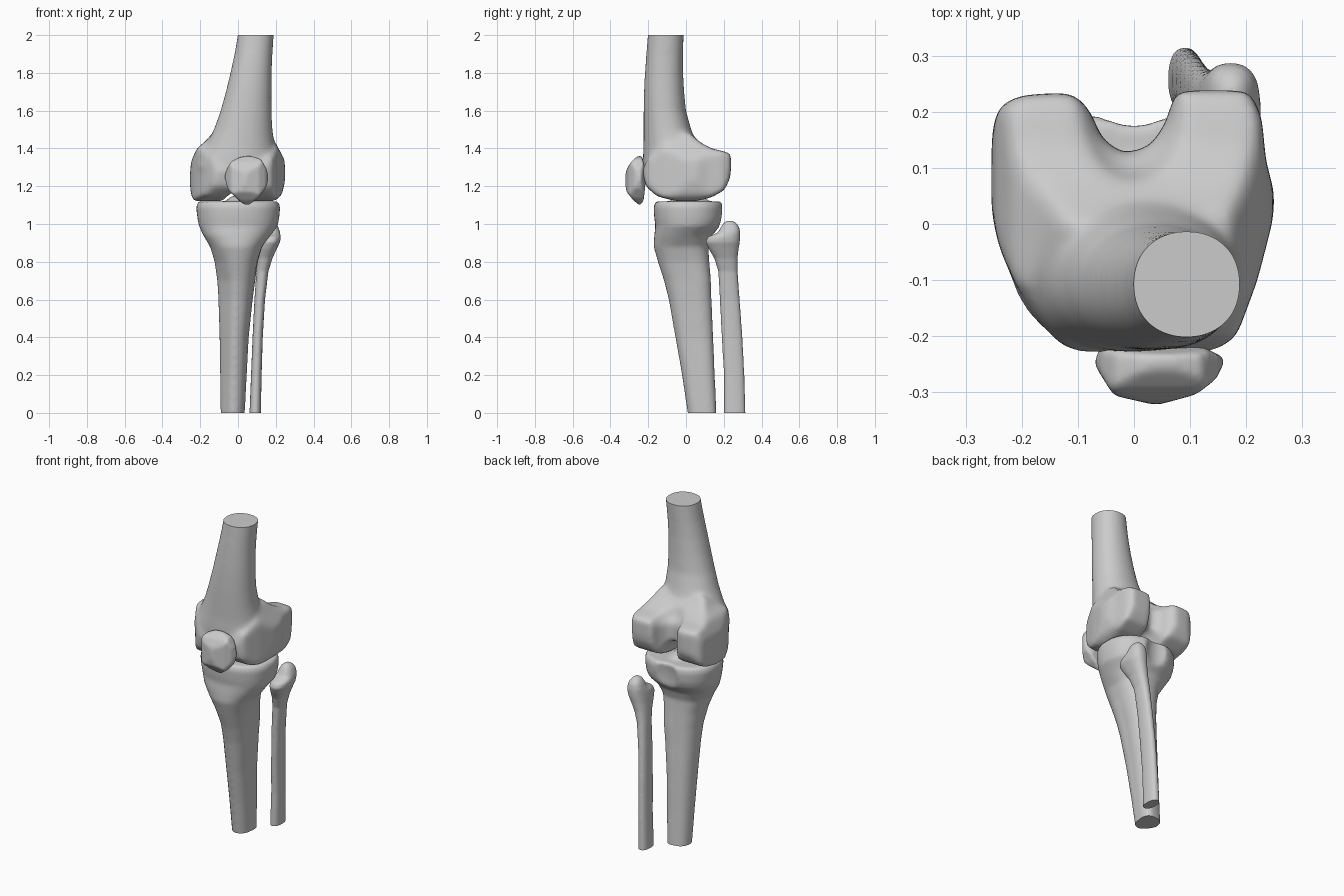
import bpy, bmesh, math
from mathutils import Matrix, Vector


def new_object(name, bm):
    bmesh.ops.recalc_face_normals(bm, faces=bm.faces)
    me = bpy.data.meshes.new(name)
    bm.to_mesh(me)
    bm.free()
    ob = bpy.data.objects.new(name, me)
    bpy.context.collection.objects.link(ob)
    return ob


def apply_all(ob):
    bpy.context.view_layer.objects.active = ob
    for m in list(ob.modifiers):
        bpy.ops.object.modifier_apply(modifier=m.name)


def combine(a, b, op):
    m = a.modifiers.new("bool", 'BOOLEAN')
    m.operation, m.object, m.solver = op, b, 'EXACT'
    apply_all(a)
    bpy.data.objects.remove(b)


def prism(axis, pts):
    """Closed outline extruded right through the model along one axis."""
    bm = bmesh.new()
    place = {'x': lambda p, t: (t, p[0], p[1]),
             'y': lambda p, t: (p[0], t, p[1]),
             'z': lambda p, t: (p[0], p[1], t)}[axis]
    a = [bm.verts.new(place(p, -3)) for p in pts]
    b = [bm.verts.new(place(p, 3)) for p in pts]
    bm.faces.new(a)
    bm.faces.new(b)
    for i in range(len(pts)):
        j = (i + 1) % len(pts)
        bm.faces.new((a[i], a[j], b[j], b[i]))
    return new_object("prism", bm)


def hull(name, top, front, side):
    """Solid shared by a top, a front and a side outline."""
    ob = prism('z', top)
    combine(ob, prism('y', front), 'INTERSECT')
    combine(ob, prism('x', side), 'INTERSECT')
    ob.name = name
    return ob


def loft(name, sections, n=40, power=2.0, lean=0.0):
    """Rounded sections given as z, x0, x1, y0, y1; lean flattens the inner front."""
    bm = bmesh.new()
    rings = []
    for z, x0, x1, y0, y1 in sections:
        ring = []
        k = lean * min(1, max(0, (0.95 - z) / 0.25))
        for i in range(n):
            t = 2 * math.pi * i / n
            c, s = math.cos(t), math.sin(t)
            f = 1 + math.copysign(k * max(0, math.sin(2 * t)), c)
            c = math.copysign(abs(c) ** (2 / power), c) * f
            s = math.copysign(abs(s) ** (2 / power), s) * f
            ring.append(bm.verts.new(((x0 + x1) / 2 + c * (x1 - x0) / 2,
                                      (y0 + y1) / 2 + s * (y1 - y0) / 2, z)))
        rings.append(ring)
    for a, b in zip(rings, rings[1:]):
        for i in range(n):
            j = (i + 1) % n
            bm.faces.new((a[i], a[j], b[j], b[i]))
    bm.faces.new(rings[0])
    bm.faces.new(rings[-1])
    return new_object(name, bm)


def ball(loc, radii):
    bm = bmesh.new()
    mat = Matrix.Translation(Vector(loc)) @ Matrix.Diagonal((*radii, 1))
    bmesh.ops.create_uvsphere(bm, u_segments=32, v_segments=20, radius=1, matrix=mat)
    return new_object("ball", bm)


def finish(ob, voxel, rounds, grow):
    """Blend into one organic skin, then saw the shafts off flat."""
    r = ob.modifiers.new("remesh", 'REMESH')
    r.mode, r.voxel_size = 'VOXEL', voxel
    s = ob.modifiers.new("smooth", 'SMOOTH')
    s.factor, s.iterations = 0.5, rounds
    d = ob.modifiers.new("regrow", 'DISPLACE')
    d.strength, d.mid_level = grow, 0
    apply_all(ob)
    bm = bmesh.new()
    bm.from_mesh(ob.data)
    for z, up in ((0, -1), (2, 1)):
        cut = bmesh.ops.bisect_plane(bm, geom=bm.verts[:] + bm.edges[:] + bm.faces[:],
                                     plane_co=(0, 0, z), plane_no=(0, 0, up), clear_outer=True)
        edges = [e for e in cut['geom_cut'] if isinstance(e, bmesh.types.BMEdge)]
        if edges:
            bmesh.ops.edgeloop_fill(bm, edges=edges)
    bmesh.ops.recalc_face_normals(bm, faces=bm.faces)
    bm.to_mesh(ob.data)
    bm.free()
    bpy.ops.object.select_all(action='DESELECT')
    ob.select_set(True)
    bpy.context.view_layer.objects.active = ob
    bpy.ops.object.shade_smooth_by_angle(angle=math.radians(40))


# Thigh bone: shaft plus the two-lobed lower end
femur = loft("femur", [
    (1.3, -0.22, 0.21, -0.225, 0.08), (1.36, -0.2, 0.2, -0.225, 0.075),
    (1.42, -0.165, 0.19, -0.222, 0.055),
    (1.5, -0.125, 0.18, -0.222, 0.025), (1.6, -0.09, 0.175, -0.222, -0.003),
    (1.7, -0.062, 0.175, -0.22, -0.012), (1.8, -0.038, 0.176, -0.215, -0.018),
    (1.9, -0.016, 0.18, -0.208, -0.018), (2.0, 0.001, 0.187, -0.2, -0.015),
    (2.15, 0.02, 0.2, -0.185, -0.01)], power=2.15)
condyles = hull("condyles",
    [(-0.25, 0.17), (-0.238, 0.21), (-0.2, 0.227), (-0.11, 0.232), (-0.08, 0.2),
     (-0.06, 0.15), (-0.02, 0.122), (0.03, 0.135), (0.06, 0.18), (0.075, 0.235),
     (0.205, 0.235), (0.225, 0.19), (0.232, 0.11), (0.25, 0.05), (0.243, 0),
     (0.217, -0.1), (0.18, -0.2), (0.13, -0.232), (-0.075, -0.238), (-0.13, -0.212),
     (-0.177, -0.16), (-0.212, -0.1), (-0.238, -0.04), (-0.253, 0.03)],
    [(-0.12, 1.5), (-0.165, 1.44), (-0.215, 1.4), (-0.246, 1.33), (-0.252, 1.25),
     (-0.25, 1.18), (-0.235, 1.118), (-0.09, 1.116), (-0.05, 1.16), (0.0, 1.18),
     (0.05, 1.15), (0.08, 1.116), (0.19, 1.12), (0.23, 1.155), (0.249, 1.24),
     (0.244, 1.34), (0.2, 1.42), (0.17, 1.48)],
    [(-0.1, 1.42), (-0.2, 1.35), (-0.228, 1.28), (-0.21, 1.2), (-0.15, 1.148),
     (-0.05, 1.124), (0.05, 1.124), (0.13, 1.142), (0.2, 1.18), (0.23, 1.24),
     (0.238, 1.31), (0.236, 1.37), (0.2, 1.382), (0.14, 1.395), (0.08, 1.425),
     (0.04, 1.46), (0.0, 1.5)])
combine(femur, condyles, 'UNION')
for loc, radii in (((-0.005, 0.13, 1.12), (0.07, 0.19, 0.12)),     # notch below
                   ((-0.005, 0.22, 1.46), (0.11, 0.15, 0.15)),     # valley behind
                   ((0.02, -0.255, 1.16), (0.15, 0.055, 0.13))):   # kneecap groove
    combine(femur, ball(loc, radii), 'DIFFERENCE')
finish(femur, 0.009, 40, 0.003)

# Shin bone, with a flat inner front face
tibia = loft("tibia", [
    (-0.1, -0.09, 0.025, 0.025, 0.16), (0, -0.09, 0.03, 0.01, 0.155),
    (0.2, -0.093, 0.04, -0.02, 0.145), (0.4, -0.096, 0.05, -0.055, 0.136),
    (0.6, -0.102, 0.07, -0.09, 0.126), (0.7, -0.108, 0.083, -0.115, 0.122),
    (0.8, -0.122, 0.1, -0.147, 0.118), (0.88, -0.146, 0.125, -0.17, 0.115),
    (0.94, -0.182, 0.17, -0.166, 0.135), (0.99, -0.205, 0.208, -0.16, 0.182),
    (1.03, -0.213, 0.216, -0.166, 0.196), (1.09, -0.22, 0.222, -0.17, 0.2),
    (1.118, -0.21, 0.212, -0.16, 0.192)], power=2.3, lean=0.2)
combine(tibia, ball((0.0, 0.3, 1.02), (0.13, 0.135, 0.25)), 'DIFFERENCE')
combine(tibia, ball((0.0, 0.02, 1.115), (0.06, 0.1, 0.035)), 'UNION')
finish(tibia, 0.009, 14, 0.002)

# Calf bone with its knobbed head
fibula = loft("fibula", [
    (-0.1, 0.06, 0.118, 0.2, 0.318), (0, 0.062, 0.12, 0.202, 0.314),
    (0.2, 0.07, 0.124, 0.202, 0.308), (0.4, 0.078, 0.13, 0.19, 0.298),
    (0.6, 0.088, 0.142, 0.18, 0.283), (0.75, 0.098, 0.16, 0.172, 0.272),
    (0.82, 0.105, 0.182, 0.15, 0.272), (0.87, 0.11, 0.205, 0.12, 0.278),
    (0.905, 0.113, 0.222, 0.104, 0.284), (0.93, 0.117, 0.225, 0.115, 0.286),
    (0.955, 0.125, 0.222, 0.17, 0.286), (0.985, 0.135, 0.212, 0.187, 0.28),
    (1.005, 0.147, 0.2, 0.2, 0.265), (1.016, 0.165, 0.185, 0.215, 0.245)], power=2.4)
finish(fibula, 0.007, 6, 0.001)

# Kneecap
patella = hull("patella",
    [(-0.07, -0.248), (-0.055, -0.213), (0.03, -0.218), (0.11, -0.216), (0.162, -0.24),
     (0.145, -0.275), (0.11, -0.302), (0.04, -0.321), (-0.035, -0.304)],
    [(-0.07, 1.25), (-0.058, 1.29), (-0.035, 1.33), (0.01, 1.352), (0.06, 1.362),
     (0.12, 1.342), (0.15, 1.29), (0.162, 1.24), (0.145, 1.19), (0.105, 1.14),
     (0.055, 1.1), (0.03, 1.105), (-0.01, 1.14), (-0.05, 1.18)],
    [(-0.235, 1.36), (-0.26, 1.355), (-0.292, 1.325), (-0.316, 1.28), (-0.322, 1.22),
     (-0.312, 1.17), (-0.28, 1.13), (-0.245, 1.1), (-0.226, 1.125), (-0.218, 1.2),
     (-0.213, 1.27)])
finish(patella, 0.006, 18, 0.002)
